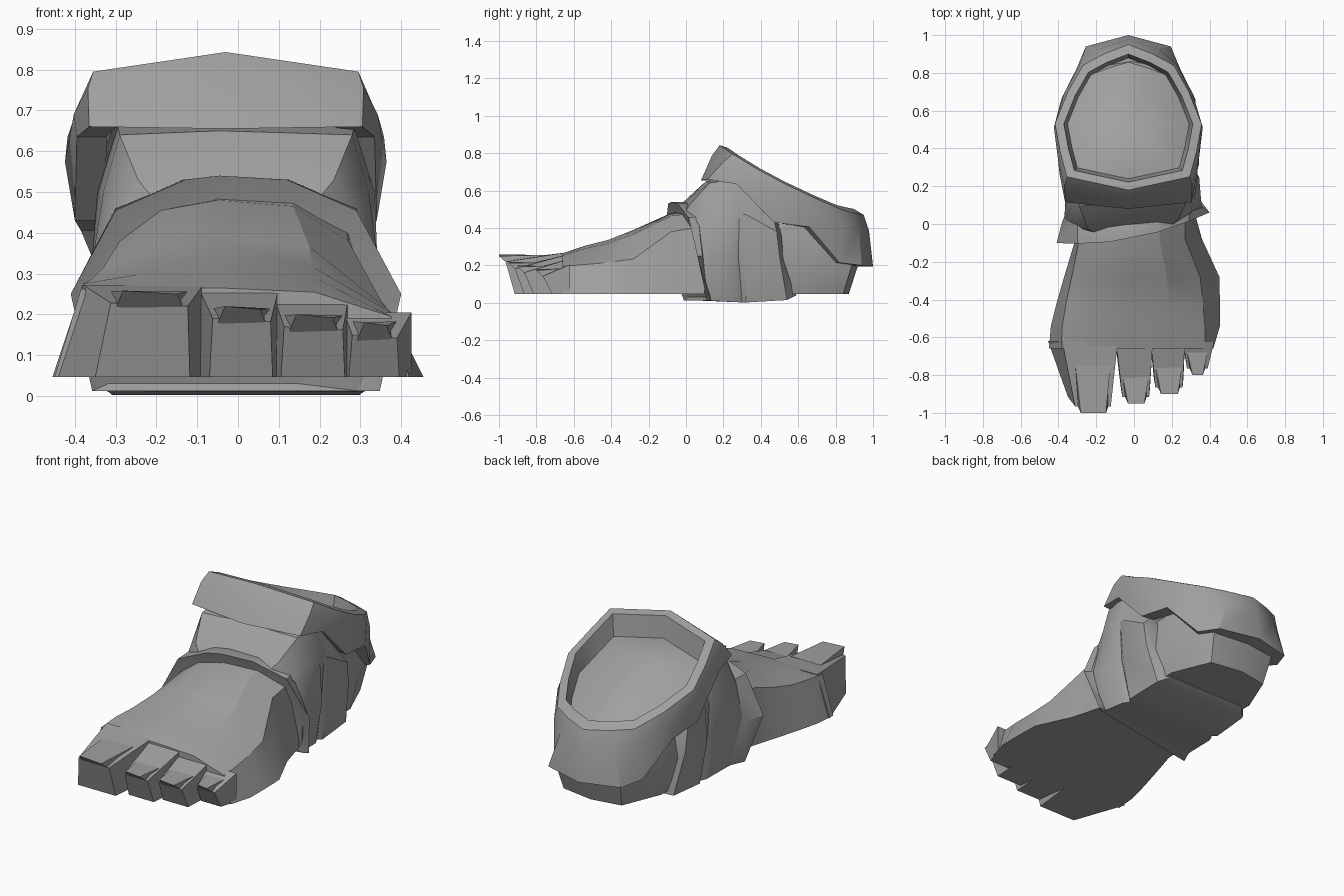
import bpy, bmesh, math
from mathutils import Vector

if "Cube" in bpy.data.objects:
    bpy.data.objects.remove(bpy.data.objects["Cube"])

grey = bpy.data.materials.new("stone_grey")
grey.diffuse_color = (0.35, 0.35, 0.35, 1)
grey.use_nodes = True
grey.node_tree.nodes["Principled BSDF"].inputs["Base Color"].default_value = grey.diffuse_color
S = 0.046   # height of the sole


def loft(name, rings, cap_first=True, angle=30):
    """Skin a list of closed rings with equal point counts."""
    bm = bmesh.new()
    vs = [[bm.verts.new(p) for p in r] for r in rings]
    n = len(vs[0])
    for a, b in zip(vs, vs[1:]):
        for i in range(n):
            j = (i + 1) % n
            bm.faces.new((a[i], a[j], b[j], b[i]))
    if cap_first:
        bm.faces.new(vs[0])
    bm.faces.new(vs[-1])
    bmesh.ops.recalc_face_normals(bm, faces=bm.faces)
    me = bpy.data.meshes.new(name)
    bm.to_mesh(me)
    bm.free()
    ob = bpy.data.objects.new(name, me)
    bpy.context.collection.objects.link(ob)
    me.materials.append(grey)
    bpy.context.view_layer.objects.active = ob
    ob.select_set(True)
    bpy.ops.object.shade_smooth_by_angle(angle=math.radians(angle))
    ob.select_set(False)


# forefoot: sections from sole edges, side creases and instep height
def instep(y, left, right, cl, zl, top, cr, zr):
    pts = [(left, S), (cl, zl), (.65 * cl, zl + (top - zl) * .75), (-.05, top),
           (.5 * cr, zr + (top - zr) * .85), (cr, zr), (right, S)]
    return [(x, y, z) for x, z in pts]


loft("forefoot", [
    instep(.10, -.30, .31, -.30, .34, .50, .27, .41),
    instep(-.08, -.31, .36, -.29, .38, .48, .27, .38),
    instep(-.28, -.37, .452, -.33, .315, .39, .35, .235),
    instep(-.42, -.41, .455, -.36, .285, .335, .365, .215),
    instep(-.54, -.44, .455, -.38, .275, .305, .375, .205),
    instep(-.66, -.45, .42, -.385, .262, .265, .375, .195),
], angle=25)


# toe: tapered block with an overhanging nail wedge
def toe(name, back, front, tip, height, root, nail, slope=(.005, .008)):
    (b0, b1), (f0, f1), yr = back, front, -.62
    yt = tip + .035
    yb = yt + .05
    loft(name, [
        [(b0, yr, S), (b1, yr, S), (b1, yr, root), (b0 + slope[0], yr, root)],
        [(f0, yb, S), (f1, yb, S), (f1 - .005, yt, height), (f0 + slope[1], yt, height + .008)],
    ])
    m0, m1, yn = f0 + slope[1] + .01, f1 - .015, tip + nail
    zn = height + (root - height) * (yt - yn) / (yt - yr) + .004
    loft(name + "_nail", [
        [(m0, yn, zn - .03), (m1, yn, zn - .03), (m1 + .008, yn, zn), (m0 - .008, yn, zn)],
        [(m0, yt + .01, height - .01), (m1, yt + .01, height - .01),
         (m1 - .015, tip, height + .03), (m0 + .02, tip, height + .038)],
    ])


toe("big_toe", (-.455, -.085), (-.35, -.118), -1.0, .22, .272, .25, (.075, .038))
toe("second_toe", (-.10, .10), (-.07, .085), -.95, .182, .262, .14)
toe("third_toe", (.085, .27), (.105, .262), -.90, .162, .235, .14)
toe("little_toe", (.255, .425), (.272, .395), -.80, .142, .205, .12)

# heel: one plan outline, widened upward then drawn in under the cuff
half = [(.265, .40), (.27, .62), (.18, .84)]
plan = [(-x - .01, y) for x, y in half] + [(-.02, .87)] + [(x - .01, y) for x, y in half[::-1]]
loft("heel", [[(x * k, .4 + (y - .4) * k, z) for x, y in plan]
              for z, k in ((S, 1.0), (.22, 1.12), (.42, .98))])


# ankle wrap: arches given by y at bottom, side and top, then widths and heights
def arch(yb, ym, yt, z0, w, shoulder, zs, crown, top, skew=0):
    side = [(.87 * w, yb, z0), (w, ym, .25), (shoulder, (ym + yt) / 2, zs), (crown, yt, top - .01)]
    ring = [(-x, y, z) for x, y, z in side] + [(-.04, yt, top)] + side[::-1]
    return [(x - .005, y + skew * x, z) for x, y, z in ring]


# front lip of the wrap, standing proud of the instep
loft("wrap_lip", [
    arch(.07, -.01, -.05, .03, .36, .27, .42, .12, .49, .2),
    arch(.06, -.02, -.07, .012, .405, .295, .455, .125, .54, .2),
    arch(.08, .05, .02, .012, .375, .295, .46, .13, .54, .1),
    arch(.12, .10, .06, .012, .34, .28, .44, .13, .52),
])
loft("ankle_wrap", [
    arch(.09, .03, -.03, .012, .36, .29, .42, .20, .49, .1),
    arch(.10, .05, .0, .012, .365, .30, .45, .24, .54, .1),
    arch(.14, .11, .11, .010, .36, .325, .50, .285, .65, .05),      # ankle front
    arch(.26, .25, .24, .004, .35, .34, .50, .29, .67),
    arch(.30, .28, .29, .002, .325, .34, .48, .29, .64),            # side notch
    arch(.32, .32, .33, .002, .35, .34, .47, .29, .61),
    arch(.54, .50, .47, .015, .34, .345, .38, .28, .46),            # back edge
    arch(.59, .52, .50, .040, .28, .29, .36, .24, .42),
])


# ankle cuff: slanted collar with a recessed, domed top
def collar(front, side, back):
    return ([front] + side + [back] + [(-.06 - x, y, z) for x, y, z in side[::-1]])


top = collar((-.03, .18, .843), [(.295, .25, .795), (.33, .38, .715), (.358, .53, .635), (.29, .70, .555),
                                 (.21, .84, .495), (.10, .90, .48)], (-.03, .95, .47))
low = collar((-.03, .08, .655), [(.305, .115, .66), (.335, .27, .635), (.34, .47, .43), (.325, .66, .405),
                                 (.245, .82, .215), (.195, .94, .2)], (-.03, 1.0, .195))


def scaled(ring, k, dz=0, tilt=False):
    """Scale a ring towards the cuff axis, following its slant if tilt is set."""
    c = Vector((-.03, .53, .65))
    out = []
    for p in map(Vector, ring):
        q = c + (p - c) * k
        out.append((q.x, q.y, (q.z if tilt else p.z) + dz))
    return out


mid = scaled([Vector(a).lerp(Vector(b), .3) for a, b in zip(top, low)], 1.03)
dome = [(.88, .01), (.83, -.10), (.62, -.06), (.36, -.03), (.06, -.02)]
loft("ankle_cuff", [scaled(low, .80), low, mid, top] + [scaled(top, k, dz, True) for k, dz in dome],
     cap_first=False, angle=35)
